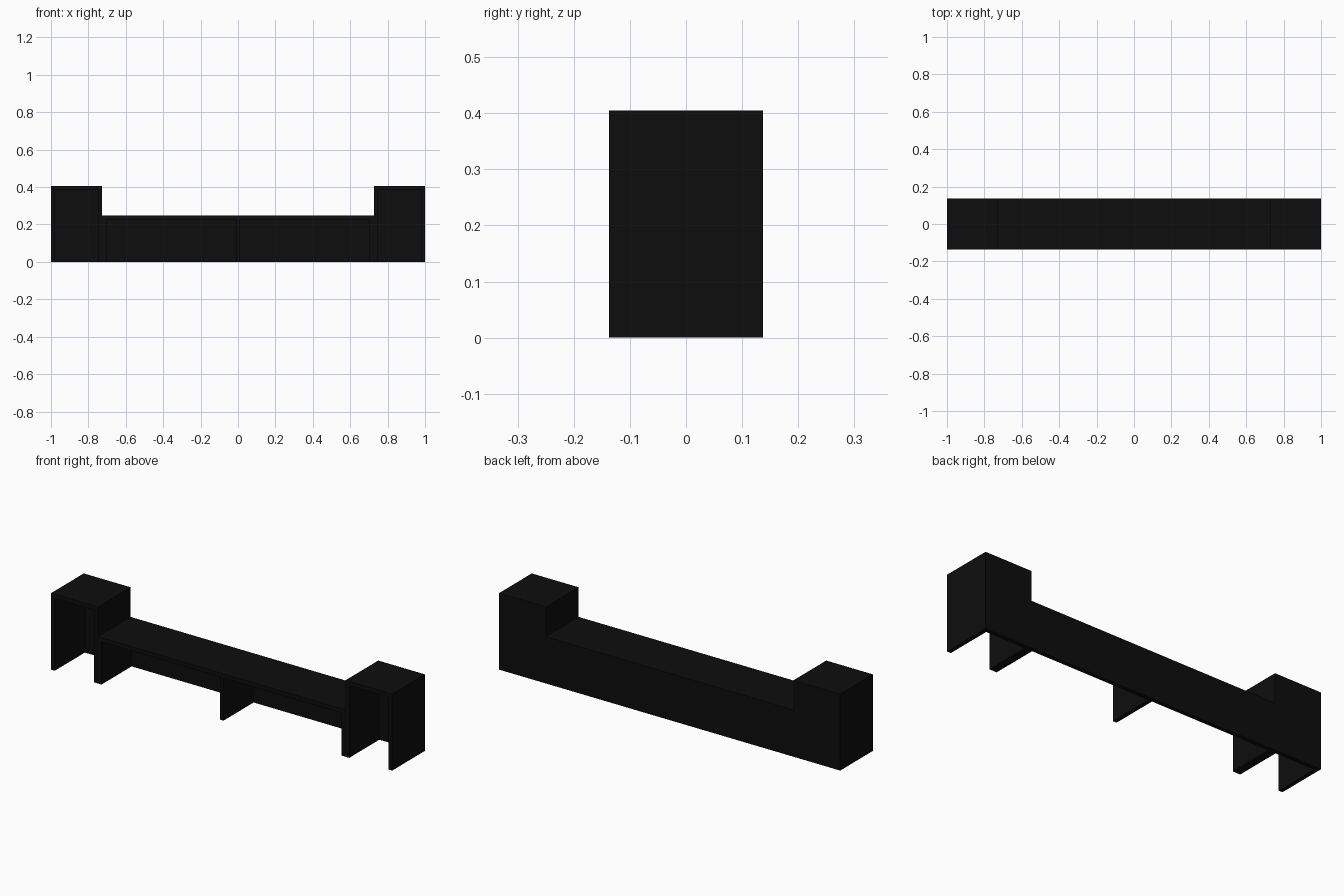
import bpy

if "Cube" in bpy.data.objects:
    bpy.data.objects.remove(bpy.data.objects["Cube"])

# One flat near-black finish
black = bpy.data.materials.new("black_board")
black.diffuse_color = (0.004, 0.004, 0.004, 1)
black.use_nodes = True
black.node_tree.nodes["Principled BSDF"].inputs["Base Color"].default_value = black.diffuse_color

T = 0.022          # board thickness
D = 0.137          # half depth
LOW, TALL = 0.248, 0.405
SPLIT = 0.726      # joint between middle bench and end units


def board(name, x0, x1, y0, y1, z0, z1):
    bpy.ops.mesh.primitive_cube_add(
        size=1, location=((x0 + x1) / 2, (y0 + y1) / 2, (z0 + z1) / 2))
    ob = bpy.context.object
    ob.name = name
    ob.scale = (x1 - x0, y1 - y0, z1 - z0)
    bpy.ops.object.transform_apply(location=False, rotation=False, scale=True)
    ob.data.materials.append(black)
    return ob


def open_unit(name, x0, x1, height):
    """Open-fronted unit: two sides, top and back, no bottom."""
    board(name + "_side_a", x0, x0 + T, -D, D, 0, height - T)
    board(name + "_side_b", x1 - T, x1, -D, D, 0, height - T)
    board(name + "_top", x0, x1, -D, D, height - T, height)
    board(name + "_back", x0 + T, x1 - T, D - T, D, 0, height - T)


# Tall end units and the low bench between them
open_unit("left_end_unit", -1, -SPLIT, TALL)
open_unit("right_end_unit", SPLIT, 1, TALL)
open_unit("middle_bench", -SPLIT, SPLIT, LOW)

# Central divider of the bench
board("middle_divider", -T / 2, T / 2, -D, D - T, 0, LOW - T)
